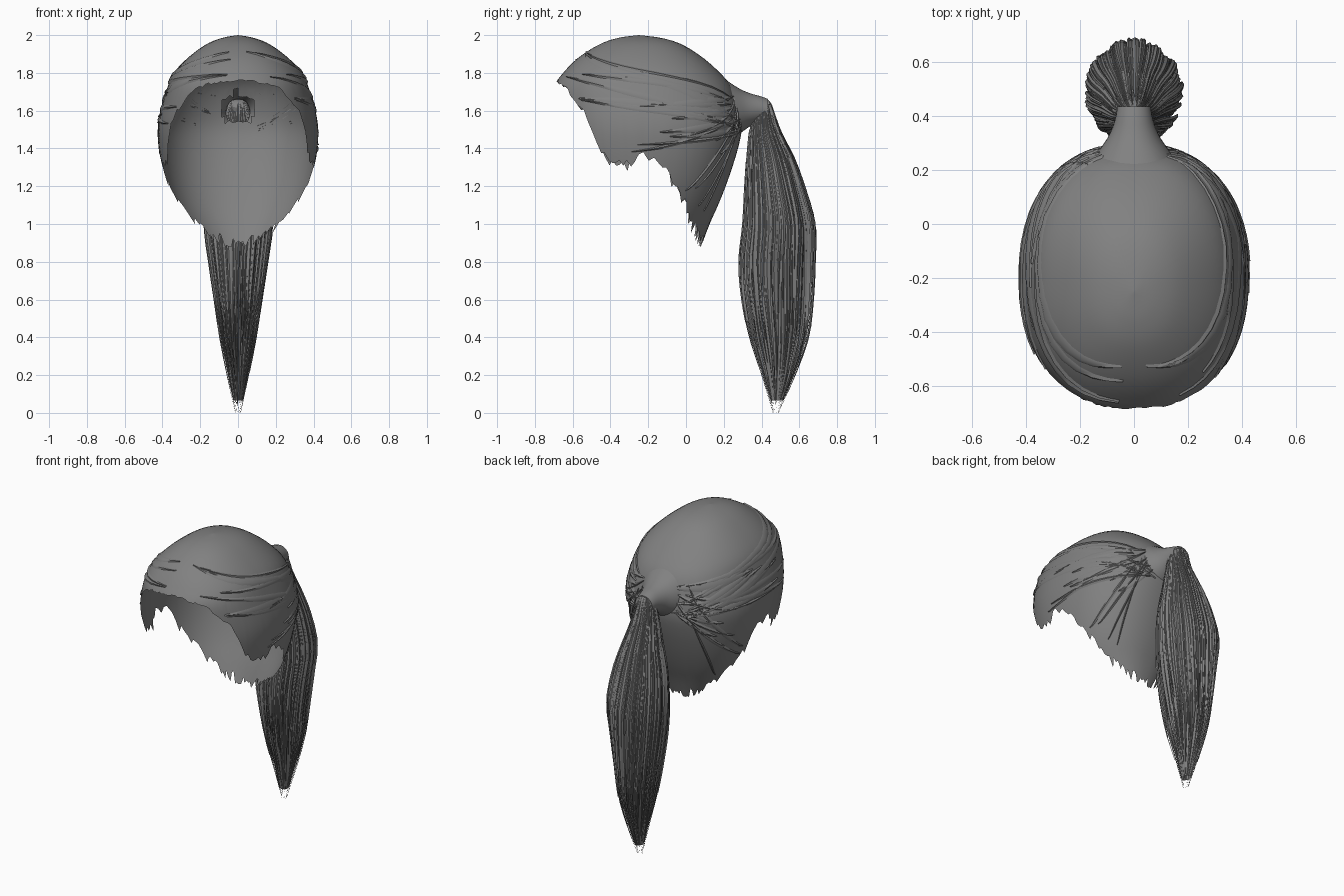
import bpy, math, random

if "Cube" in bpy.data.objects:
    bpy.data.objects.remove(bpy.data.objects["Cube"])

random.seed(4)
hair = bpy.data.materials.new("grey_hair")
hair.diffuse_color = (0.22, 0.22, 0.22, 1)
hair.use_nodes = True
hair.node_tree.nodes["Principled BSDF"].inputs["Base Color"].default_value = hair.diffuse_color


def make(name, verts, faces, angle=50):
    me = bpy.data.meshes.new(name)
    me.from_pydata(verts, [], faces)
    me.materials.append(hair)
    ob = bpy.data.objects.new(name, me)
    bpy.context.collection.objects.link(ob)
    bpy.context.view_layer.objects.active = ob
    ob.select_set(True)
    bpy.ops.object.shade_smooth_by_angle(angle=math.radians(angle))
    ob.select_set(False)
    return ob


def spline(rows, t):
    """Smooth interpolation through table rows, t in row units."""
    t = max(0, min(len(rows) - 1.0001, t))
    i = int(t)
    f = t - i
    p = [rows[max(0, min(len(rows) - 1, i + k))] for k in (-1, 0, 1, 2)]
    return [0.5 * (2 * b + (c - a) * f + (2 * a - 5 * b + 4 * c - d) * f * f
                   + (3 * b - a - 3 * c + d) * f ** 3) for a, b, c, d in zip(*p)]


def linear(pts, x):
    for (x0, y0), (x1, y1) in zip(pts, pts[1:]):
        if x <= x1:
            return y0 + (y1 - y0) * max(0, (x - x0) / (x1 - x0))
    return pts[-1][1]


def grid_faces(rows, cols, closed=True, base=0):
    return [(base + r * cols + c, base + (r + 1) * cols + c,
             base + (r + 1) * cols + (c + 1) % cols, base + r * cols + (c + 1) % cols)
            for r in range(rows - 1) for c in range(cols if closed else cols - 1)]


# Skull cap: height, half width, back y, front y
CAP = [(2.0, 0, -.25, -.25), (1.985, .085, -.13, -.36), (1.95, .17, -.02, -.46),
       (1.88, .265, .09, -.57), (1.8, .34, .18, -.65), (1.72, .375, .245, -.70),
       (1.6, .41, .285, -.70), (1.5, .425, .295, -.69), (1.4, .42, .275, -.67),
       (1.3, .405, .245, -.64), (1.2, .38, .21, -.61), (1.1, .34, .17, -.57),
       (1.0, .28, .125, -.52), (.88, .2, .08, -.48)]
# Hairline height along y
HAIRLINE = [(-.69, 1.76), (-.63, 1.71), (-.55, 1.6), (-.5, 1.5), (-.43, 1.34), (-.32, 1.29),
            (-.25, 1.36), (-.15, 1.34), (-.1, 1.28), (-.07, 1.2), (-.02, 1.11),
            (.02, 1.0), (.08, .88)]
N = 2.25


def cap_point(phi, t, lift=0.0):
    z, hx, yb, yf = spline(CAP, t)
    s, c = math.sin(phi), math.cos(phi)
    x = (hx + lift) * math.copysign(abs(s) ** (2 / N), s)
    y = (yb + yf) / 2 - ((yb - yf) / 2 + lift) * math.copysign(abs(c) ** (2 / N), c)
    return (x, y, z + lift * max(0, 1 - t / 6))


def hair_end(phi):
    t = 1.0
    while t < len(CAP) - 1:
        p = cap_point(phi, t)
        if p[2] < linear(HAIRLINE, p[1]):
            break
        t += .02
    return t


def cap_back(x, z):
    t = min((i * .02 for i in range(650)), key=lambda u: abs(spline(CAP, u)[0] - z))
    _, hx, yb, yf = spline(CAP, t)
    return (yb + yf) / 2 + (yb - yf) / 2 * max(0, 1 - (abs(x) / hx) ** N) ** (1 / N)


COLS, ROWS = 144, 34
ends = []
for c in range(COLS):
    e = hair_end(2 * math.pi * c / COLS)
    tooth = .12 if e < 6 else .45
    ends.append(min(len(CAP) - 1, e + random.uniform(-tooth, tooth * .4)))
verts = [cap_point(2 * math.pi * c / COLS, .02 + (ends[c] - .02) * r / (ROWS - 1))
         for r in range(ROWS) for c in range(COLS)]
faces = grid_faces(ROWS, COLS) + [tuple(range(COLS))]


# Open the cap where the tail is drawn through
def in_hole(f):
    m = [sum(verts[i][k] for i in f) / len(f) for k in range(3)]
    return m[1] > .1 and math.hypot(m[0], m[2] - 1.61) < .085


make("hair_cap", verts, [f for f in faces if not in_hole(f)])

# Swept strands lying on the cap
verts, faces = [], []
for side in (-1, 1):
    for k in range(22):
        phi0 = random.uniform(.1, 2.5)
        e = hair_end(phi0)
        t0 = e * random.uniform(.55, .95)
        phi1, t1 = random.uniform(2.65, 3.0), random.uniform(5.2, 7.2)
        w, base = random.uniform(.1, .25), len(verts)
        for i in range(15):
            f = i / 14
            phi = phi0 + (phi1 - phi0) * f
            t = min(t0 + (t1 - t0) * f ** 1.3, hair_end(phi) - .1)
            taper = w * math.sin(math.pi * (.04 + .92 * f))
            for j in (-1, 0, 1):
                verts.append(cap_point(side * phi, t + j * taper, .007 if j == 0 else .001))
        faces += grid_faces(15, 3, False, base)
make("cap_strands", verts, faces)

# Gathered neck flaring out of the cap
verts, SEG = [], 32
RINGS = [(0, .135, 1.62), (.3, .10, 1.615), (.55, .08, 1.612), (.8, .067, 1.61), (1, .062, 1.60)]
for r in range(17):
    f, rad, zc = spline(RINGS, r / 4)
    for s in range(SEG):
        a = 2 * math.pi * s / SEG
        x, z = rad * math.cos(a), zc + rad * math.sin(a)
        x0, z0 = .135 * math.cos(a), 1.62 + .135 * math.sin(a)
        y0 = cap_back(x0, z0)
        verts.append((x, y0 + (.435 - y0) * f, z))
make("gathered_neck", verts, grid_faces(17, SEG) + [tuple(range(16 * SEG, 17 * SEG))])

# Ponytail: height, inner y, outer y, half width
TAIL = [(1.66, .41, .43, .02), (1.63, .365, .455, .055), (1.5, .335, .50, .085),
        (1.35, .32, .575, .125), (1.2, .31, .63, .165), (1.0, .30, .685, .185),
        (.8, .28, .685, .16), (.6, .295, .675, .13), (.4, .335, .65, .10),
        (.2, .40, .58, .06), (0, .46, .49, .015)]


def tail_point(a, t, scale):
    z, y0, y1, hx = spline(TAIL, t)
    return (hx * scale * math.cos(a), (y0 + y1) / 2 + (y1 - y0) / 2 * scale * math.sin(a), z)


# Grooved core of the tail
COLS, ROWS = 72, 30
groove = [random.uniform(.84, .96) for _ in range(COLS)]
verts = [tail_point(2 * math.pi * c / COLS, 9.6 * r / (ROWS - 1), groove[c] * (1 - .12 * r / ROWS))
         for r in range(ROWS) for c in range(COLS)]
make("tail_core", verts, grid_faces(ROWS, COLS), 35)

# Loose tapering strands around the core
verts, faces = [], []
for k in range(170):
    a = 2 * math.pi * k / 170 + random.uniform(-.03, .03)
    scale, width = random.uniform(.9, 1.02), random.uniform(.03, .075)
    start = random.choice((0, .2, .5, 2, 3))
    end = 10 if k % 9 == 0 else random.uniform(7.2, 9.7)
    twist, base = random.uniform(-.15, .15), len(verts)
    for i in range(20):
        f = i / 19
        w = width * min(1, (1 - f) * 3 + .03)
        for j in (-1, 0, 1):
            verts.append(tail_point(a + twist * f * f + j * w, start + (end - start) * f,
                                    scale - (.03 if j else 0)))
    faces += grid_faces(20, 3, False, base)
make("tail_strands", verts, faces, 40)
